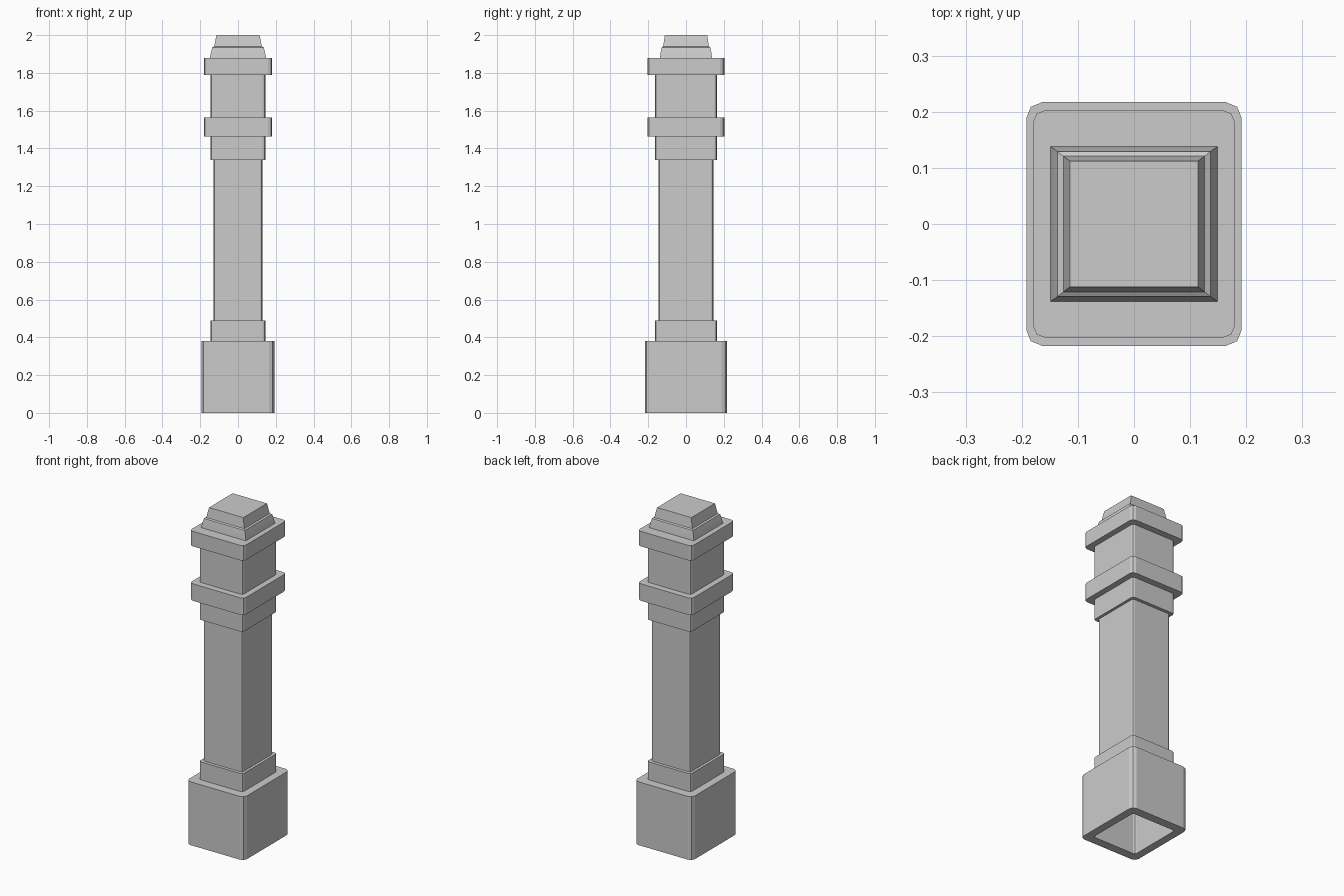
import bpy, math

if "Cube" in bpy.data.objects:
    bpy.data.objects.remove(bpy.data.objects["Cube"])

CORE = (0.145, 0.164, 0.014)    # half width, half depth, corner radius
SHAFT = (0.129, 0.145, 0.012)
COLLAR = (0.18, 0.203, 0.022)
PLINTH = (0.192, 0.217, 0.028)


def outline(hx, hy, r):
    """Counter-clockwise rectangle, corners rounded with two segments."""
    if r == 0:
        return [(hx, hy), (-hx, hy), (-hx, -hy), (hx, -hy)]
    pts = []
    for k, (sx, sy) in enumerate([(1, 1), (-1, 1), (-1, -1), (1, -1)]):
        for j in range(3):
            a = math.radians(90 * k + 45 * j)
            pts.append((sx * (hx - r) + r * math.cos(a),
                        sy * (hy - r) + r * math.sin(a)))
    return pts


def loft(name, sections, cap_top=False):
    """Skin a stack of (section, z) outlines; open at the bottom."""
    verts, faces = [], []
    for sec, z in sections:
        pts = outline(*sec)
        n = len(pts)
        verts += [(x, y, z) for x, y in pts]
    for s in range(len(sections) - 1):
        a, b = s * n, (s + 1) * n
        for i in range(n):
            j = (i + 1) % n
            faces.append((a + i, a + j, b + j, b + i))
    if cap_top:
        faces.append(tuple(range(len(verts) - n, len(verts))))
    me = bpy.data.meshes.new(name)
    me.from_pydata(verts, [], faces)
    ob = bpy.data.objects.new(name, me)
    bpy.context.collection.objects.link(ob)
    return ob


def band(name, sec, z0, z1):
    """Projecting block wrapped around the hollow core."""
    return loft(name, [(CORE, z0), (sec, z0), (sec, z1), (CORE, z1)])


# hollow post, open underneath
loft("post_core", [(CORE, 0), (CORE, 0.488), (SHAFT, 0.488), (SHAFT, 1.34),
                   (CORE, 1.34), (CORE, 1.79)])

# plinth and collars
band("plinth", PLINTH, 0, 0.38)
band("lower_collar", COLLAR, 1.463, 1.565)
loft("upper_collar", [(CORE, 1.79), (COLLAR, 1.79), (COLLAR, 1.88)], cap_top=True)

# stepped cap
loft("cap", [((0.149, 0.138, 0), 1.88), ((0.143, 0.134, 0), 1.908),
             ((0.136, 0.129, 0), 1.935), ((0.126, 0.121, 0), 1.94),
             ((0.114, 0.112, 0), 2.0)], cap_top=True)
